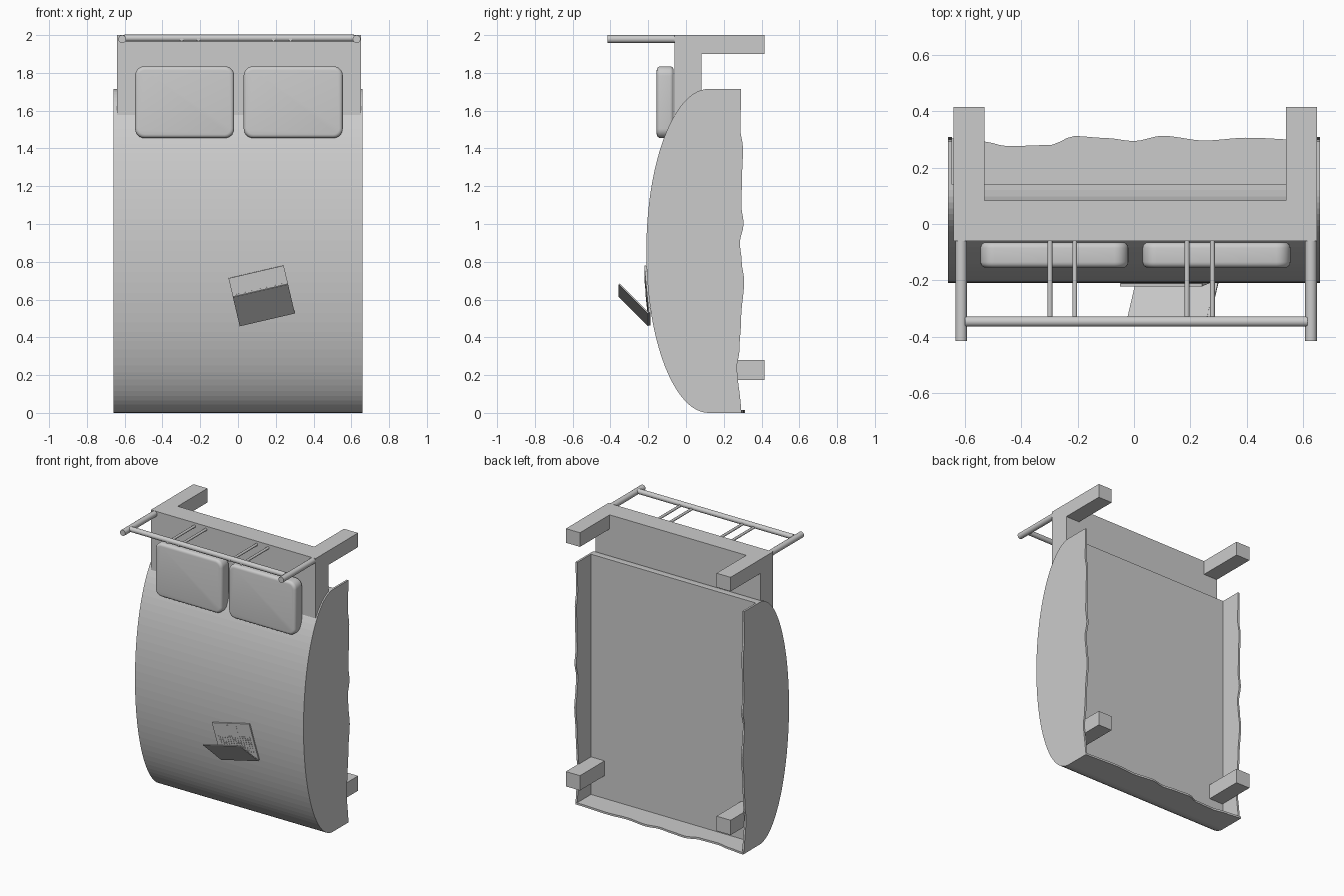
import bpy, bmesh, math
from mathutils import Matrix, Vector

if "Cube" in bpy.data.objects:
    bpy.data.objects.remove(bpy.data.objects["Cube"])


def finish(bm, name, smooth=None):
    bmesh.ops.recalc_face_normals(bm, faces=bm.faces)
    me = bpy.data.meshes.new(name)
    bm.to_mesh(me)
    bm.free()
    ob = bpy.data.objects.new(name, me)
    bpy.context.collection.objects.link(ob)
    if smooth:
        bpy.context.view_layer.objects.active = ob
        ob.select_set(True)
        bpy.ops.object.shade_smooth_by_angle(angle=math.radians(smooth))
        ob.select_set(False)
    return ob


def add_box(bm, lo, hi, mat=Matrix()):
    lo, hi = Vector(lo), Vector(hi)
    m = mat @ Matrix.Translation((lo + hi) / 2) @ Matrix.Diagonal((*(hi - lo), 1))
    bmesh.ops.create_cube(bm, size=1, matrix=m)


def box(name, lo, hi, mat=Matrix()):
    bm = bmesh.new()
    add_box(bm, lo, hi, mat)
    return finish(bm, name)


def loft(name, rings):
    """Join equal-sized closed cross-sections and cap both ends."""
    bm = bmesh.new()
    vs = [[bm.verts.new(p) for p in r] for r in rings]
    n = len(vs[0])
    for a, b in zip(vs, vs[1:]):
        for i in range(n):
            bm.faces.new((a[i], a[(i + 1) % n], b[(i + 1) % n], b[i]))
    bm.faces.new(vs[0])
    bm.faces.new(vs[-1])
    return finish(bm, name)


def rod(name, a, b, r, sides=16):
    a, b = Vector(a), Vector(b)
    bm = bmesh.new()
    rot = (b - a).to_track_quat('Z', 'Y').to_matrix().to_4x4()
    bmesh.ops.create_cone(bm, cap_ends=True, segments=sides, radius1=r, radius2=r,
                          depth=(b - a).length, matrix=Matrix.Translation((a + b) / 2) @ rot)
    return finish(bm, name, 40)


# bed frame and legs
box("bed_frame", (-0.64, -0.06, 0.175), (0.65, 0.083, 2.0))
for x in (-0.64, 0.54):
    for z, h, part in ((1.9, 0.1, "head_leg"), (0.175, 0.105, "foot_leg")):
        box(part, (x, 0.083, z), (x + 0.11, 0.415, z + h))

# headboard posts, rail and spindles
for x in (-0.613, 0.628):
    rod("headboard_post", (x, -0.06, 1.979), (x, -0.415, 1.979), 0.021)
rail = rod("headboard_rail", (-0.6, -0.346, 1.984), (0.615, -0.346, 1.984), 0.018)
for x in (-0.298, -0.21, 0.188, 0.278):
    rod("headboard_spindle", (x, -0.06, 1.976), (x, -0.364, 1.976), 0.009, 10)

# domed blanket body
W, H, BACK = 0.66, 1.715, 0.14
arc = []
for i in range(49):
    t = math.pi * i / 48
    arc.append((0.12 - 0.33 * math.sin(t), H / 2 - H / 2 * math.cos(t)))
profile = [(BACK, 0)] + arc + [(BACK, H)]
loft("blanket", [[(x, y, z) for y, z in profile] for x in (-W, W)])


# hanging blanket skirts with wavy hems
def hem(points, t):
    for (a, ya), (b, yb) in zip(points, points[1:]):
        if t <= b:
            s = (t - a) / (b - a)
            s = s * s * (3 - 2 * s)
            return ya + (yb - ya) * s
    return points[-1][1]


T = 0.014
side_hem = [(0, .292), (.25, .27), (.32, .282), (.5, .292), (.7, .308), (.8, .295), (.9, .285),
            (1.0, .305), (1.1, .293), (1.25, .297), (1.4, .302), (1.5, .288), (H, .292)]
foot_hem = [(-W, .305), (-.53, .292), (-.45, .276), (-.3, .28), (-.21, .312), (-.1, .305),
            (0, .294), (.1, .313), (.25, .296), (.4, .306), (W, .295)]
for s, name in ((-1, "left_skirt"), (1, "right_skirt")):
    rings = []
    for i in range(61):
        z = H * i / 60
        y = hem(side_hem, z)
        rings.append([(s * W, 0.13, z), (s * (W - T), 0.13, z), (s * (W - T), y, z), (s * W, y, z)])
    loft(name, rings)
rings = []
for i in range(51):
    x = -W + 2 * W * i / 50
    y = hem(foot_hem, x)
    rings.append([(x, 0.13, 0), (x, 0.13, T), (x, y, T), (x, y, 0)])
loft("foot_skirt", rings)

# pillows: rounded outline with softened rims
for x0 in (-0.545, 0.03):
    bm = bmesh.new()
    x1, z0, z1, r = x0 + 0.525, 1.455, 1.835, 0.05
    ring = []
    for k, (cx, cz) in enumerate(((x1 - r, z1 - r), (x0 + r, z1 - r),
                                  (x0 + r, z0 + r), (x1 - r, z0 + r))):
        for j in range(7):
            a = math.pi / 2 * (k + j / 6)
            ring.append(bm.verts.new((cx + r * math.cos(a), -0.155, cz + r * math.sin(a))))
    face = bm.faces.new(ring)
    ext = bmesh.ops.extrude_face_region(bm, geom=[face], use_keep_orig=True)
    bmesh.ops.translate(bm, verts=[v for v in ext["geom"] if isinstance(v, bmesh.types.BMVert)],
                        vec=(0, 0.09, 0))
    rims = [e for e in bm.edges if abs(e.verts[0].co.y - e.verts[1].co.y) < 1e-5]
    bmesh.ops.bevel(bm, geom=rims, offset=0.02, segments=4, profile=0.5, affect='EDGES')
    finish(bm, "pillow", 40)


# laptop: local x = width, local y = depth away from hinge, local z = outward
def frame(origin, u, v):
    u, v = Vector(u).normalized(), Vector(v)
    v = (v - u * v.dot(u)).normalized()
    m = Matrix((u, v, u.cross(v))).transposed().to_4x4()
    m.translation = Vector(origin)
    return m


hinge = (0.154, -0.197, 0.497)
base = frame(hinge, (0.292, 0, 0.068), (-0.058, -0.024, 0.25))
lid = frame(hinge, (0.292, 0, 0.068), (-0.036, -0.155, 0.155))
box("laptop_base", (-0.15, 0, -0.01), (0.15, 0.257, 0), base)
box("laptop_lid", (-0.15, 0, 0), (0.15, 0.221, 0.007), lid)
box("laptop_screen", (-0.14, 0.012, -0.001), (0.14, 0.21, 0), lid)
box("laptop_trackpad", (-0.04, 0.19, 0), (0.04, 0.243, 0.001), base)
bm = bmesh.new()
for row in range(5):
    for col in range(13):
        x, y = -0.13 + col * 0.02, 0.05 + row * 0.024
        add_box(bm, (x + 0.002, y, 0), (x + 0.018, y + 0.019, 0.002), base)
finish(bm, "laptop_keys")
